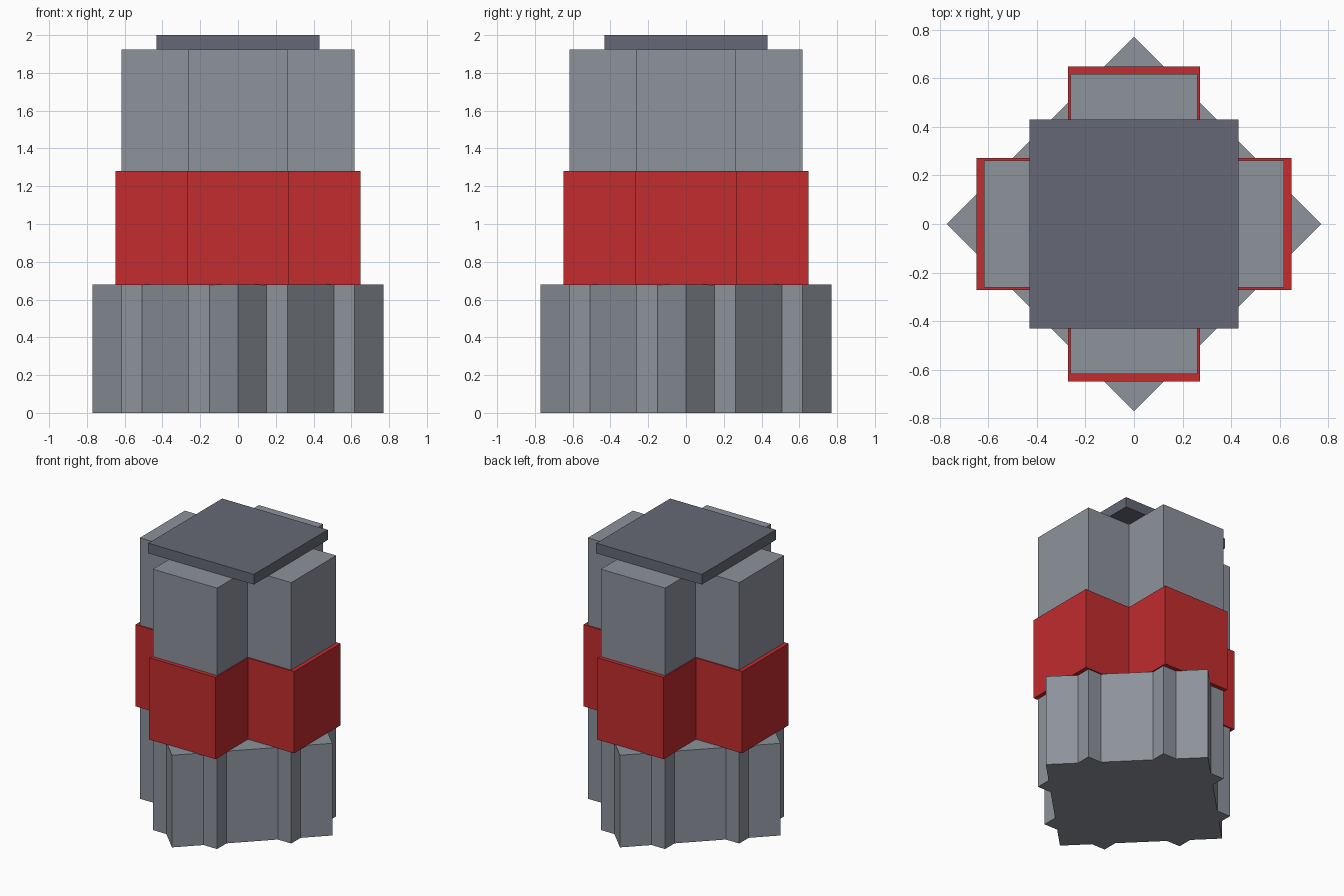
import bpy, bmesh

if "Cube" in bpy.data.objects:
    bpy.data.objects.remove(bpy.data.objects["Cube"])


def material(name, rgb):
    m = bpy.data.materials.new(name)
    m.diffuse_color = (*rgb, 1)
    m.use_nodes = True
    m.node_tree.nodes["Principled BSDF"].inputs["Base Color"].default_value = m.diffuse_color
    return m


GREY = material("steel grey", (0.266, 0.292, 0.332))
RED = material("red", (0.54, 0.025, 0.027))
DARK = material("dark grey", (0.13, 0.141, 0.178))


def four_way(points):
    """Repeat a quarter outline four times around z."""
    outline = []
    for _ in range(4):
        outline += points
        points = [(-y, x) for x, y in points]
    return outline


def prism(name, outline, z0, z1, mat):
    bm = bmesh.new()
    face = bm.faces.new([bm.verts.new((x, y, z0)) for x, y in outline])
    top = bmesh.ops.extrude_face_region(bm, geom=[face])["geom"]
    bmesh.ops.translate(bm, vec=(0, 0, z1 - z0),
                        verts=[v for v in top if isinstance(v, bmesh.types.BMVert)])
    bmesh.ops.recalc_face_normals(bm, faces=bm.faces)
    me = bpy.data.meshes.new(name)
    bm.to_mesh(me)
    bm.free()
    me.materials.append(mat)
    ob = bpy.data.objects.new(name, me)
    bpy.context.collection.objects.link(ob)
    return ob


def cross(reach, half):
    return four_way([(reach, -half), (reach, half), (half, half)])


R, H, D = 0.618, 0.262, 0.77   # arm reach, arm half width, diamond corner

# Base: cross joined with a diamond
base = four_way([(D, 0), (R, D - R), (R, H), (D - H, H),
                 (H, D - H), (H, R), (D - R, R)])
prism("base", base, 0, 0.68, GREY)

# Cross-shaped column, its red band and the square lid
prism("column", cross(R, H), 0.68, 1.925, GREY)
prism("red_band", cross(0.648, 0.271), 0.677, 1.28, RED)
prism("lid", four_way([(0.431, 0.431)]), 1.925, 2.0, DARK)
